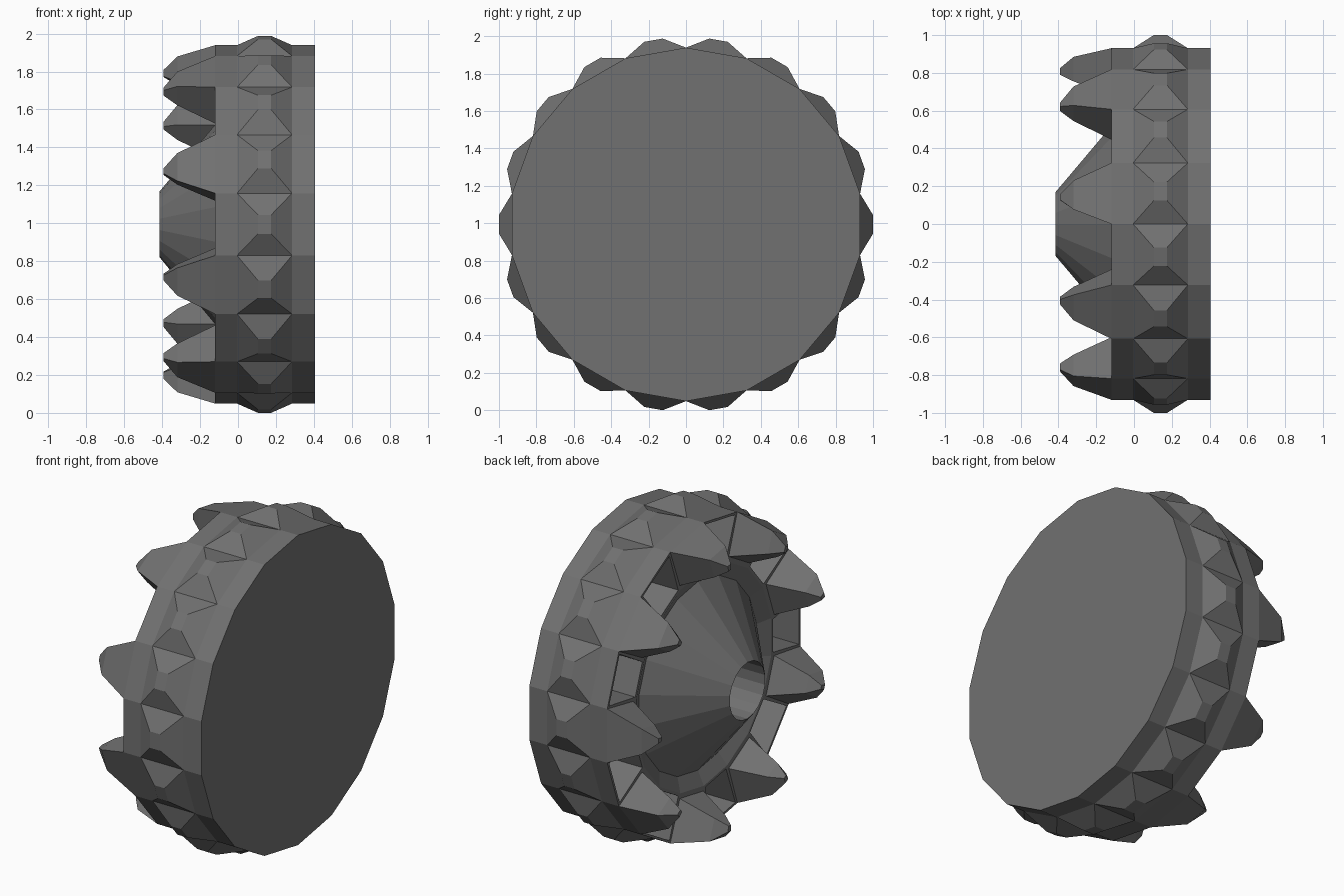
import bpy, bmesh
from math import pi, sin, cos, radians
from mathutils import Vector

if "Cube" in bpy.data.objects:
    bpy.data.objects.remove(bpy.data.objects["Cube"])

CZ = 0.994          # axle height
N = 18              # wheel sides
R = 0.945           # corner radius
AP = R * cos(pi / N)  # flat radius

rubber = bpy.data.materials.new("dark_rubber")
rubber.diffuse_color = (0.165, 0.165, 0.165, 1)
rubber.use_nodes = True
rubber.node_tree.nodes["Principled BSDF"].inputs["Base Color"].default_value = rubber.diffuse_color


def finish(name, bm):
    bmesh.ops.remove_doubles(bm, verts=bm.verts, dist=1e-5)
    bmesh.ops.recalc_face_normals(bm, faces=bm.faces)
    me = bpy.data.meshes.new(name)
    bm.to_mesh(me)
    bm.free()
    me.materials.append(rubber)
    ob = bpy.data.objects.new(name, me)
    ob.location.z = CZ
    bpy.context.collection.objects.link(ob)
    return ob


def polar(x, r, t, ang):
    """Point at axial x, radial distance r, tangential offset t."""
    return Vector((x, r * cos(ang) - t * sin(ang), r * sin(ang) + t * cos(ang)))


def loft(bm, rings):
    """Solid through a list of four-point rings."""
    rows = [[bm.verts.new(p) for p in ring] for ring in rings]
    for a, b in zip(rows, rows[1:]):
        for i in range(4):
            j = (i + 1) % 4
            bm.faces.new((a[i], a[j], b[j], b[i]))
    bm.faces.new(rows[0][::-1])
    bm.faces.new(rows[-1])


# wheel body: turned profile (x, radius) with dish, hub cone and axle hole
profile = [(0.405, R), (-0.12, R), (-0.12, 0.66), (-0.08, 0.575),
           (-0.415, 0.172), (-0.12, 0.172)]
bm = bmesh.new()
rows = []
for x, r in profile:
    rows.append([bm.verts.new(polar(x, r, 0, radians(10 + 20 * k))) for k in range(N)])
pockets = []
for s, (a, b) in enumerate(zip(rows, rows[1:])):
    for i in range(N):
        j = (i + 1) % N
        f = bm.faces.new((a[i], a[j], b[j], b[i]))
        if s == 1 and i % 2 == 0:
            pockets.append(f)
bm.faces.new(rows[0])
bm.faces.new(rows[-1])
bmesh.ops.recalc_face_normals(bm, faces=bm.faces)

# recessed pockets in the rim between the side teeth
bmesh.ops.inset_individual(bm, faces=pockets, thickness=0.022)
bmesh.ops.inset_individual(bm, faces=pockets, thickness=0.0005)
for f in pockets:
    for v in f.verts:
        v.co.x += 0.2
finish("wheel_body", bm)

# tread studs: one flat-topped pyramid on every side
bm = bmesh.new()
w = R * sin(pi / N)
for k in range(N):
    ang = radians(20 * k)
    loft(bm, [[polar(0.14 + sx * hx, r, st * ht, ang)
               for sx, st in ((-1, -1), (1, -1), (1, 1), (-1, 1))]
              for r, hx, ht in ((AP, 0.145, w), (1.0, 0.035, 0.05))])
finish("tread_studs", bm)

# side teeth: tapered claws on every other side
# sections: x, outer radius, outer half width, inner radius, inner half width
sections = [(-0.12, AP, w, 0.68, 0.115),
            (-0.32, 0.885, 0.078, 0.755, 0.052),
            (-0.392, 0.825, 0.015, 0.79, 0.011)]
bm = bmesh.new()
for k in range(9):
    ang = radians(40 * k)
    loft(bm, [[polar(x, ro, -wo, ang), polar(x, ro, wo, ang),
               polar(x, ri, wi, ang), polar(x, ri, -wi, ang)]
              for x, ro, wo, ri, wi in sections])
finish("side_teeth", bm)
